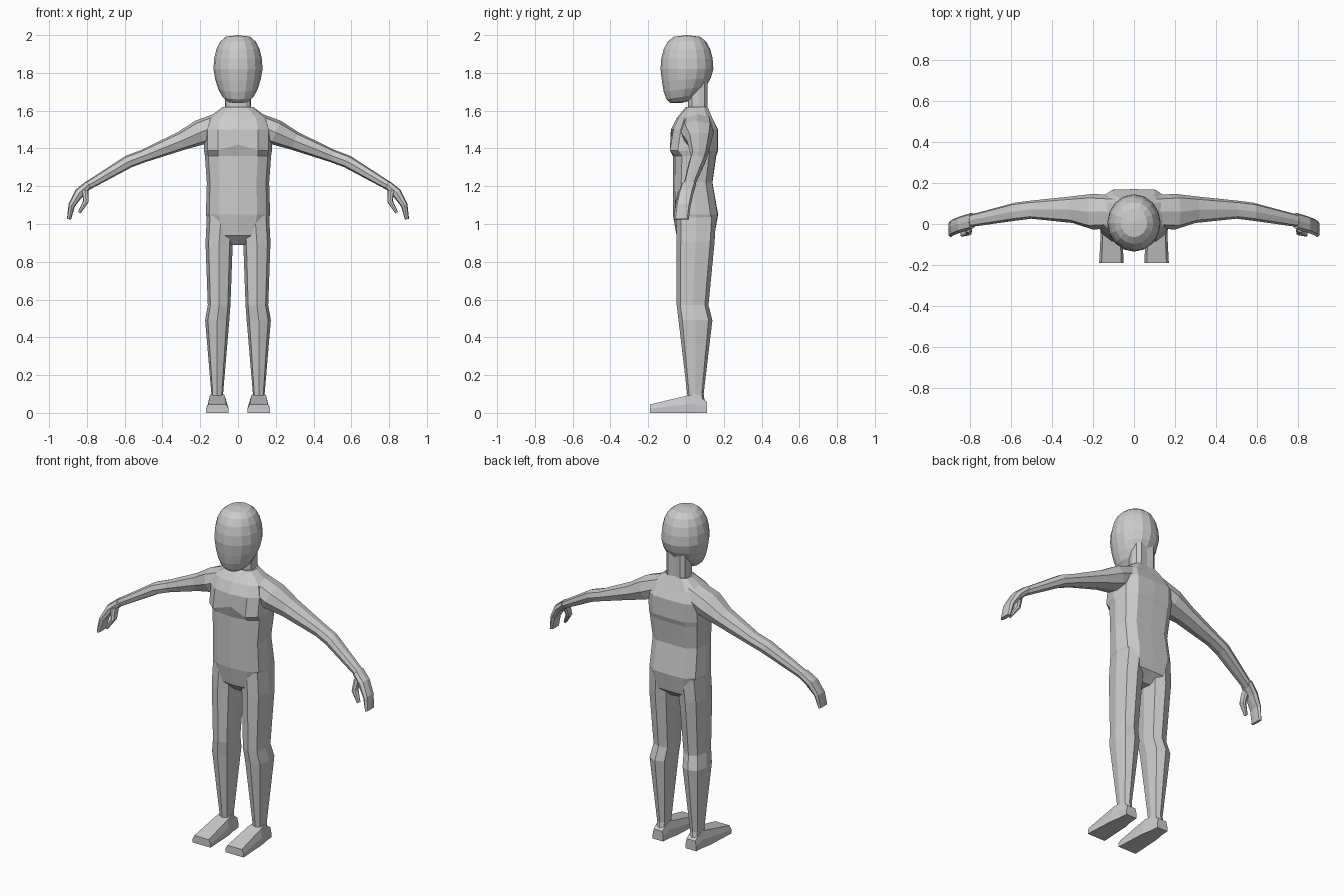
import bpy, bmesh
from math import cos, sin, pi, copysign
from mathutils import Vector

cube = bpy.data.objects.get("Cube")
if cube:
    bpy.data.objects.remove(cube, do_unlink=True)

GREY = (0.6, 0.6, 0.6, 1)
skin = bpy.data.materials.new("plain grey")
skin.use_nodes = True
skin.diffuse_color = GREY
skin.node_tree.nodes["Principled BSDF"].inputs["Base Color"].default_value = GREY


def finish(name, bm):
    """Turn a bmesh into a grey object in the scene."""
    bmesh.ops.recalc_face_normals(bm, faces=bm.faces)
    mesh = bpy.data.meshes.new(name)
    bm.to_mesh(mesh)
    bm.free()
    mesh.materials.append(skin)
    obj = bpy.data.objects.new(name, mesh)
    bpy.context.collection.objects.link(obj)


def loft(name, rings, side=1):
    """Skin a list of equal-length rings and cap both ends."""
    bm = bmesh.new()
    rows = [[bm.verts.new((x * side, y, z)) for x, y, z in ring] for ring in rings]
    for lower, upper in zip(rows, rows[1:]):
        for i in range(len(lower)):
            bm.faces.new((lower[i - 1], lower[i], upper[i], upper[i - 1]))
    bm.faces.new(rows[0])
    bm.faces.new(rows[-1])
    finish(name, bm)


def soften(value, power):
    """Push a rounded coordinate outwards towards a box."""
    return copysign(abs(value) ** power, value)


def outline(corners):
    """Unit rounded-square cross-section."""
    angles = [2 * pi * i / corners for i in range(corners)]
    return [(soften(cos(a), 0.75), soften(sin(a), 0.75)) for a in angles]


def body_ring(z, width, front, back):
    """Level body section, hollowed at the spine and between the chest muscles."""
    middle, depth = (front + back) / 2, (back - front) / 2
    ring = []
    for u, v in outline(12):
        y = middle + depth * v
        lift = 0
        if v > 0.99:
            y -= 0.01
        elif v < -0.99 and front < -0.09:
            lift = 0.03
        ring.append((u * width, y + lift, z + lift))
    return ring


def limb(name, stations, side, depth_ratio, least_depth=0):
    """Tube square to a path; each station is x, y, z and half thickness."""
    rings = []
    last = len(stations) - 1
    for i, (x, y, z, thick) in enumerate(stations):
        before, after = stations[max(i - 1, 0)], stations[min(i + 1, last)]
        run = Vector((after[0] - before[0], after[2] - before[2])).normalized()
        depth = max(thick * depth_ratio, least_depth)
        rings.append([(x - run.y * thick * u, y + depth * v, z + run.x * thick * u)
                      for u, v in outline(8)])
    loft(name, rings, side)


# Torso from crotch to collar
loft("torso", [body_ring(*station) for station in (
    (0.89, 0.05, 0, 0.1),
    (0.94, 0.14, -0.05, 0.16),
    (1.05, 0.17, -0.07, 0.18),
    (1.22, 0.165, -0.07, 0.15),
    (1.36, 0.175, -0.07, 0.17),
    (1.39, 0.18, -0.1, 0.18),
    (1.5, 0.18, -0.08, 0.18),
    (1.56, 0.16, -0.05, 0.15),
    (1.62, 0.08, 0, 0.12))])

# Neck
loft("neck", [body_ring(z, 0.07, 0.01, 0.12) for z in (1.58, 1.76)])

# Head: boxy ball whose lower half narrows and leans forward into the jaw
head = bmesh.new()
bmesh.ops.create_uvsphere(head, u_segments=16, v_segments=10, radius=1)
for vert in head.verts:
    u, v, height = vert.co
    radius = max(Vector((u, v)).length, 0.001)
    fullness = radius ** 0.6 / radius
    jaw = max(-height, 0)
    vert.co = (0.13 * u * fullness * (1 - 0.15 * jaw),
               0.14 * v * fullness * (1 - 0.15 * jaw) + 0.005 - 0.03 * jaw ** 2,
               1.82 + 0.18 * height + 0.03 * jaw * v)
finish("head", head)

for side, label in ((1, "left"), (-1, "right")):
    # Leg: hip, thigh, knee, calf, ankle
    limb(label + "_leg", (
        (0.09, 0.055, 1.04, 0.075),
        (0.1, 0.05, 0.9, 0.072),
        (0.1, 0.035, 0.57, 0.06),
        (0.11, 0.05, 0.49, 0.064),
        (0.11, 0.05, 0.1, 0.031),
        (0.11, 0.06, 0.02, 0.033)), side, 1.4)

    # Foot: wedge with a flat sole, rising from toe to ankle
    sections = []
    for y, width, height in ((-0.19, 0.06, 0.045), (0, 0.05, 0.09),
                             (0.05, 0.04, 0.1), (0.11, 0.035, 0.06)):
        sections.append([(0.11 + width * edge, y, top) for edge, top in (
            (-1, 0), (-1, height / 2), (-0.8, height),
            (0.8, height), (1, height / 2), (1, 0))])
    loft(label + "_foot", sections, side)

    # Arm: shoulder, upper arm, elbow, forearm, wrist
    limb(label + "_arm", (
        (0.07, 0.06, 1.54, 0.06),
        (0.2, 0.06, 1.485, 0.067),
        (0.3, 0.07, 1.44, 0.05),
        (0.5, 0.07, 1.36, 0.034),
        (0.58, 0.06, 1.33, 0.034),
        (0.8, 0.015, 1.2, 0.023)), side, 1.3)

    # Mitten hand curling downwards
    limb(label + "_hand", (
        (0.79, 0.015, 1.21, 0.022),
        (0.84, 0, 1.165, 0.026),
        (0.88, -0.015, 1.1, 0.018),
        (0.895, -0.025, 1.025, 0.011)), side, 1.5, 0.04)

    # Thumb
    limb(label + "_thumb", (
        (0.81, -0.015, 1.18, 0.018),
        (0.805, -0.035, 1.12, 0.015),
        (0.84, -0.05, 1.06, 0.008)), side, 1.4)
